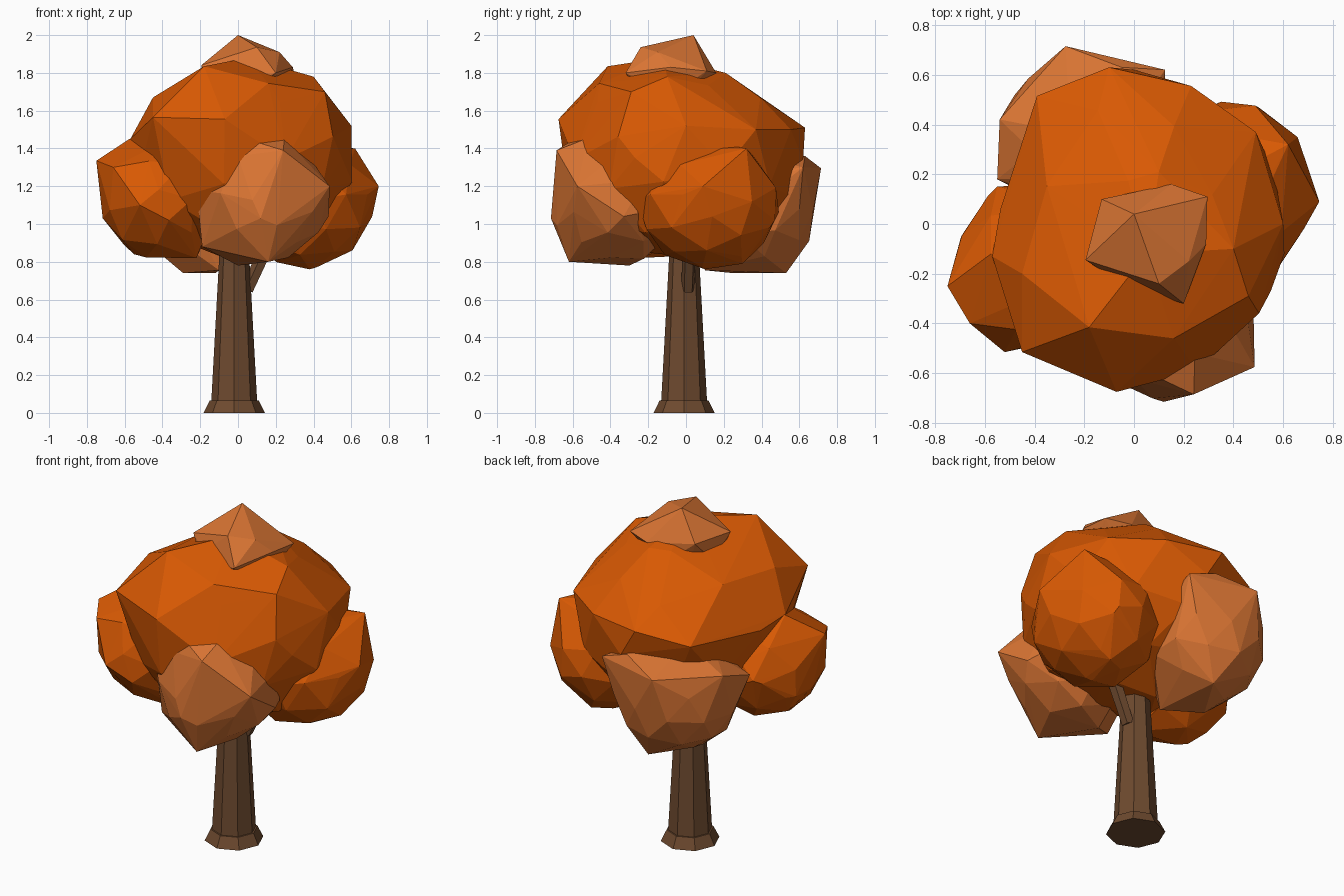
import bpy
import bmesh
import random
from mathutils import Vector, Matrix, Euler

cube = bpy.data.objects.get("Cube")
if cube:
    bpy.data.objects.remove(cube, do_unlink=True)


def make_material(name, rgb):
    mat = bpy.data.materials.new(name)
    mat.use_nodes = True
    colour = (*rgb, 1.0)
    mat.diffuse_color = colour
    bsdf = mat.node_tree.nodes["Principled BSDF"]
    bsdf.inputs["Base Color"].default_value = colour
    bsdf.inputs["Roughness"].default_value = 0.9
    return mat


deep_orange = make_material("deep orange leaves", (0.69, 0.1, 0.001))
pale_orange = make_material("pale orange leaves", (0.71, 0.18, 0.034))
bark = make_material("brown bark", (0.155, 0.068, 0.028))


def finish(name, bm, mat):
    bmesh.ops.recalc_face_normals(bm, faces=bm.faces)
    mesh = bpy.data.meshes.new(name)
    bm.to_mesh(mesh)
    bm.free()
    mesh.materials.append(mat)
    obj = bpy.data.objects.new(name, mesh)
    bpy.context.collection.objects.link(obj)
    return obj


def taper(name, start, end, r_start, r_end, sides):
    """Faceted tapered post between two points."""
    start, end = Vector(start), Vector(end)
    axis = end - start
    turn = axis.to_track_quat("Z", "Y").to_matrix().to_4x4()
    bm = bmesh.new()
    bmesh.ops.create_cone(bm, cap_ends=True, segments=sides, radius1=r_start,
                          radius2=r_end, depth=axis.length,
                          matrix=Matrix.Translation((start + end) / 2) @ turn)
    return finish(name, bm, bark)


def rough_ball(centre, radii, seed):
    """Points of a coarse, slightly uneven ball."""
    rng = random.Random(seed)
    spin = Euler([rng.uniform(0, 3) for _ in range(3)]).to_matrix()
    shape = Matrix.Diagonal(radii) @ spin
    ball = bmesh.new()
    bmesh.ops.create_icosphere(ball, subdivisions=2, radius=1.0)
    points = [Vector(centre) + shape @ v.co * rng.uniform(0.96, 1.02)
              for v in ball.verts]
    ball.free()
    return points


def leaf_clump(name, mat, centre, radii, seed, corners):
    """Faceted clump: the hull of a rough ball and its outer corners."""
    bm = bmesh.new()
    for point in rough_ball(centre, radii, seed) + corners:
        bm.verts.new(point)
    bmesh.ops.convex_hull(bm, input=bm.verts[:])
    inside = [v for v in bm.verts if not v.link_faces]
    bmesh.ops.delete(bm, geom=inside, context="VERTS")
    return finish(name, bm, mat)


# Trunk, flared foot and side branch
taper("trunk_foot", (-0.02, -0.01, 0), (-0.02, -0.01, 0.065), 0.162, 0.13, 8)
taper("trunk", (-0.02, -0.01, 0.05), (-0.02, -0.01, 1.0), 0.122, 0.07, 8)
taper("side_branch", (0.05, 0.01, 0.65), (0.2, 0.02, 0.98), 0.035, 0.04, 5)

# Large main crown
leaf_clump("main_crown", deep_orange, (0.03, -0.03, 1.32), (0.58, 0.615, 0.52), 3, [
    (-0.07, -0.675, 1.555), (-0.45, -0.515, 1.565), (-0.18, -0.415, 1.835),
    (0.16, -0.46, 1.745), (0.46, -0.29, 1.7), (0.47, -0.38, 1.42),
    (0.6, 0, 1.52), (0.55, -0.27, 1.35), (-0.1, 0.63, 1.51),
    (0.23, 0.555, 1.5), (-0.39, 0.515, 1.45), (0.49, 0.37, 1.5),
    (-0.57, -0.13, 1.45), (0.1, 0.21, 1.8), (0.05, -0.12, 1.88),
    (0.4, -0.1, 1.78), (-0.45, -0.2, 1.67), (0, 0.62, 1.34)])

# Side clumps
leaf_clump("right_clump", deep_orange, (-0.41, -0.17, 1.13), (0.32, 0.335, 0.315), 5, [
    (-0.75, -0.25, 1.335), (-0.52, -0.515, 1.1), (-0.695, -0.05, 1.02),
    (-0.575, -0.12, 1.45), (-0.55, -0.2, 0.84), (-0.55, 0.15, 1.15),
    (-0.22, -0.25, 0.82), (-0.66, -0.4, 1.3)])
leaf_clump("left_clump", deep_orange, (0.37, 0.125, 1.1), (0.35, 0.38, 0.34), 8, [
    (0.745, 0.09, 1.2), (0.62, 0.32, 1.4), (0.5, 0.47, 1.02),
    (0.38, 0.1, 0.76), (0.42, -0.26, 1.13), (0.42, 0.3, 0.79),
    (0.5, 0.06, 1.4)])

# Paler clumps at front, back and top
leaf_clump("front_clump", pale_orange, (0.13, -0.365, 1.12), (0.35, 0.345, 0.335), 11, [
    (0.24, -0.685, 1.39), (0.12, -0.715, 1.03), (0.485, -0.575, 1.2),
    (0.16, -0.62, 0.8), (0.06, -0.6, 1.445), (0.48, -0.33, 1.04),
    (0.245, -0.52, 1.455), (-0.22, -0.47, 1.18), (-0.19, -0.45, 0.88),
    (0, -0.3, 0.78), (0, -0.62, 1.36)])
leaf_clump("back_clump", pale_orange, (-0.2, 0.355, 1.07), (0.34, 0.335, 0.325), 14, [
    (-0.275, 0.715, 1.295), (0.125, 0.62, 1.3), (-0.54, 0.42, 1.28),
    (-0.12, 0.53, 0.74), (-0.55, 0.18, 1.2), (-0.1, 0.1, 0.755),
    (-0.15, 0.64, 0.96), (-0.29, 0.25, 0.74), (-0.42, 0.54, 0.97),
    (0.06, 0.6, 1.08), (-0.05, 0.63, 1.36)])
leaf_clump("top_clump", pale_orange, (0.05, -0.07, 1.74), (0.22, 0.2, 0.13), 17, [
    (0, 0.04, 2.0), (-0.195, -0.145, 1.84), (0.1, -0.24, 1.936),
    (0.2, -0.32, 1.8), (0.295, 0.11, 1.81), (-0.13, 0.1, 1.84),
    (0.22, -0.15, 1.91), (0.29, -0.08, 1.83), (0.15, 0.16, 1.8)])
